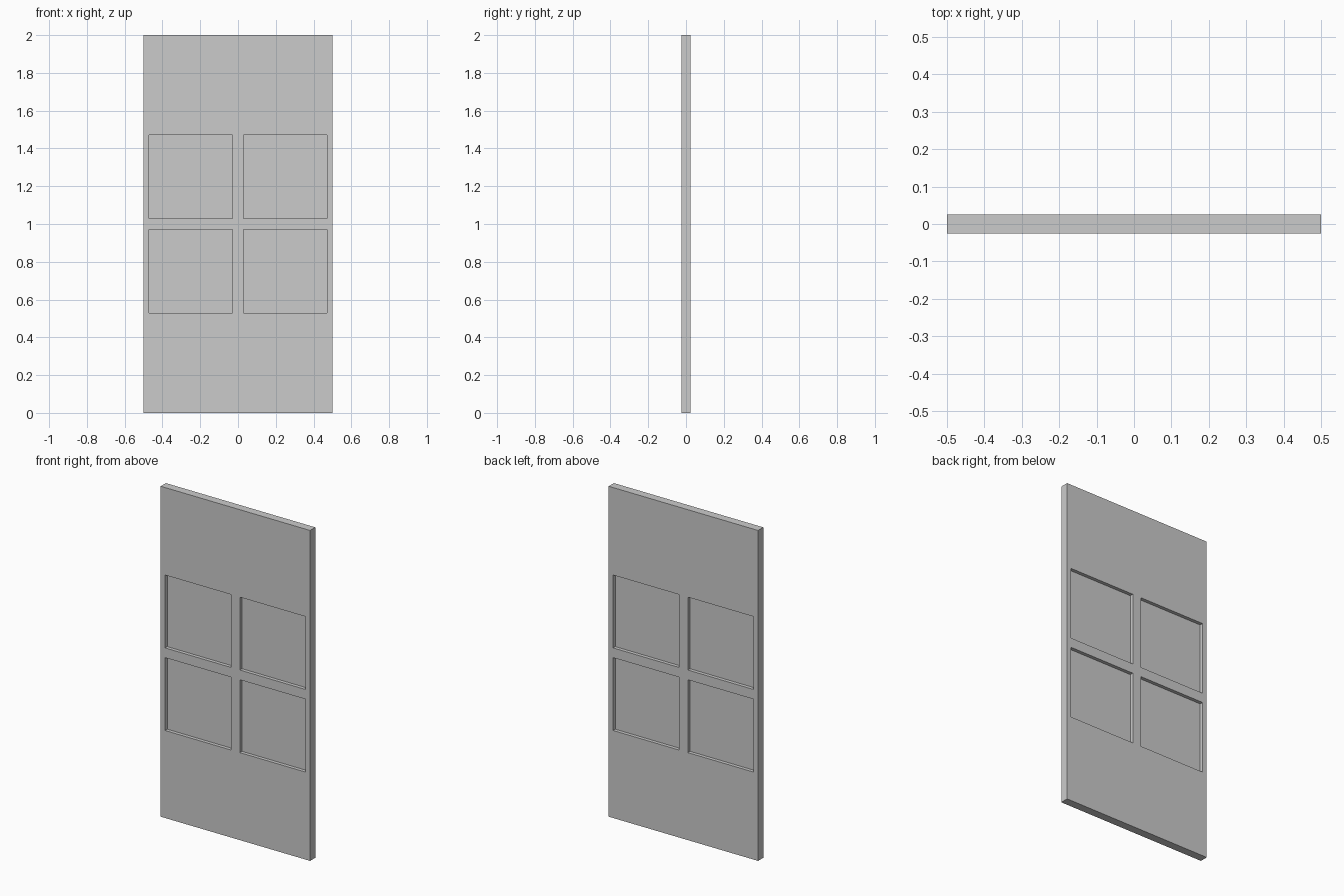
import bpy, bmesh
from mathutils import Matrix, Vector

if "Cube" in bpy.data.objects:
    bpy.data.objects.remove(bpy.data.objects["Cube"])

WIDTH, THICK, HEIGHT = 1.0, 0.05, 2.0
BORDER = 0.0417   # frame margin around each panel
DEPTH = 0.021     # recess depth on each side

bm = bmesh.new()

# Door slab standing on the ground
bmesh.ops.create_cube(bm, size=1, matrix=Matrix.Translation((0, 0, HEIGHT / 2))
                      @ Matrix.Diagonal((WIDTH, THICK, HEIGHT, 1)))


def cut(point, normal):
    bmesh.ops.bisect_plane(bm, geom=bm.verts[:] + bm.edges[:] + bm.faces[:],
                           plane_co=point, plane_no=normal)


# Divide the slab into half-unit squares
cut((0, 0, 0), (1, 0, 0))
for z in (0.5, 1.0, 1.5):
    cut((0, 0, z), (0, 0, 1))
bm.normal_update()

# Four square recessed panels on both the front and the back
panels = [f for f in bm.faces
          if abs(f.normal.y) > 0.9 and 0.5 < f.calc_center_median().z < 1.5]
bmesh.ops.inset_individual(bm, faces=panels, thickness=BORDER)
for panel in panels:
    inward = Vector((0, -DEPTH if panel.normal.y > 0 else DEPTH, 0))
    floor = bmesh.ops.extrude_discrete_faces(bm, faces=[panel])["faces"][0]
    bmesh.ops.translate(bm, verts=floor.verts[:], vec=inward)

bmesh.ops.recalc_face_normals(bm, faces=bm.faces[:])
mesh = bpy.data.meshes.new("door_panel")
bm.to_mesh(mesh)
bm.free()
door = bpy.data.objects.new("door_panel", mesh)
bpy.context.collection.objects.link(door)
